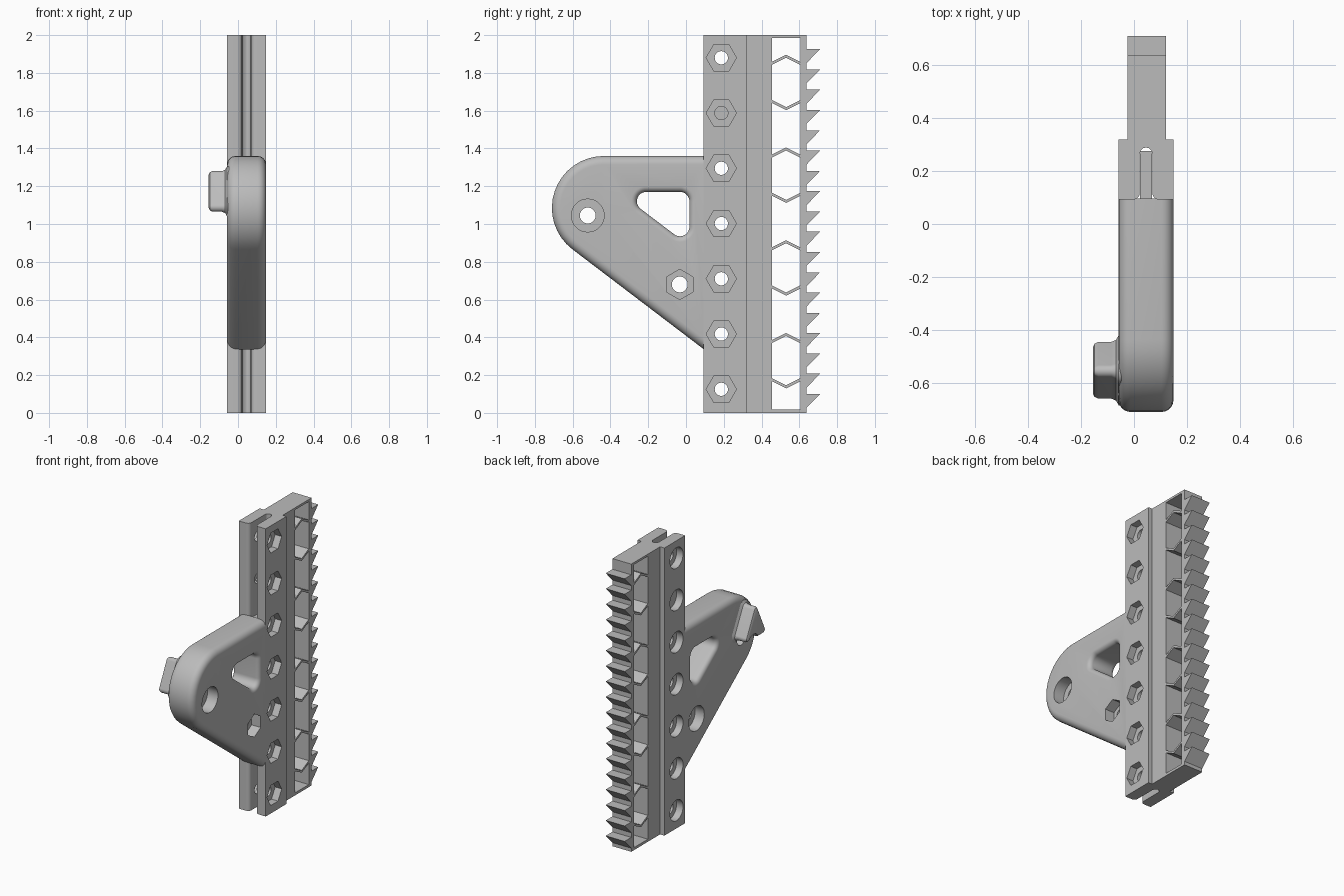
import bpy, bmesh, math
from math import sin, cos, pi

if "Cube" in bpy.data.objects:
    bpy.data.objects.remove(bpy.data.objects["Cube"])

grey = bpy.data.materials.new("light grey")
grey.use_nodes = True
grey.diffuse_color = (0.5, 0.5, 0.5, 1)
grey.node_tree.nodes["Principled BSDF"].inputs["Base Color"].default_value = (0.5, 0.5, 0.5, 1)


def loft(name, rings):
    """Closed solid through matching rings of 3D points."""
    bm = bmesh.new()
    loops = [[bm.verts.new(p) for p in ring] for ring in rings]
    n = len(loops[0])
    for a, b in zip(loops, loops[1:]):
        for i in range(n):
            j = (i + 1) % n
            bm.faces.new((a[i], a[j], b[j], b[i]))
    bm.faces.new(loops[0])
    bm.faces.new(loops[-1])
    bmesh.ops.recalc_face_normals(bm, faces=bm.faces[:])
    mesh = bpy.data.meshes.new(name)
    bm.to_mesh(mesh)
    bm.free()
    obj = bpy.data.objects.new(name, mesh)
    bpy.context.collection.objects.link(obj)
    mesh.materials.append(grey)
    return obj


def plate(name, profile, x0, x1):
    """Side profile (y, z) extruded along x."""
    return loft(name, [[(x, y, z) for y, z in profile] for x in (x0, x1)])


def box_profile(y0, y1, z0, z1):
    return [(y0, z0), (y1, z0), (y1, z1), (y0, z1)]


def disc(y, z, r, sides=32, turn=0.0):
    return [(y + r * cos(turn + 2 * pi * i / sides), z + r * sin(turn + 2 * pi * i / sides))
            for i in range(sides)]


def rounded(centres, r, steps=16):
    """Outline around counter-clockwise centres at distance r."""
    pts, n = [], len(centres)
    for i, (y, z) in enumerate(centres):
        (py, pz), (ny, nz) = centres[i - 1], centres[(i + 1) % n]
        a = math.atan2(-(y - py), z - pz)
        b = math.atan2(-(ny - y), nz - z)
        if b < a:
            b += 2 * pi
        for k in range(steps + 1):
            t = a + (b - a) * k / steps
            pts.append((y + r * cos(t), z + r * sin(t)))
    return pts


def rounded_solid(name, centres, stations):
    return loft(name, [[(x, y, z) for y, z in rounded(centres, r)] for x, r in stations])


def cut(obj, *cutters, keep=False):
    bpy.context.view_layer.objects.active = obj
    for c in cutters:
        m = obj.modifiers.new("cut", 'BOOLEAN')
        m.operation, m.solver, m.object = 'DIFFERENCE', 'EXACT', c
        bpy.ops.object.modifier_apply(modifier=m.name)
        if not keep:
            bpy.data.objects.remove(c)


LEFT, RIGHT = -0.058, 0.149       # thick section
IN_L, IN_R = -0.025, 0.12         # thin section
FRONT, STEP, BACK = 0.092, 0.32, 0.637
MID, SLOT, LIP = 0.0455, 0.024, 0.025
quarter = [i * pi / 12 for i in range(7)]

# Rail: plan profile with a round-ended slot and softened slot mouth
slot_left = [(MID - SLOT - LIP + LIP * sin(a), FRONT + LIP - LIP * cos(a)) for a in quarter]
slot_end = [(MID - SLOT * cos(a * 2), 0.265 + SLOT * sin(a * 2)) for a in quarter]
slot_right = [(2 * MID - x, y) for x, y in reversed(slot_left)]
plan = ([(LEFT, FRONT)] + slot_left + slot_end + slot_right +
        [(RIGHT, FRONT), (RIGHT, STEP), (IN_R, STEP), (IN_R, BACK),
         (IN_L, BACK), (IN_L, STEP), (LEFT, STEP)])
rail = loft("rail", [[(x, y, z) for x, y in plan] for z in (0, 2)])

# Tongue that sits in the rail slot
tongue = plate("tongue", box_profile(0.08, 0.275, 0.36, 1.34), MID - SLOT + 0.001, MID + SLOT - 0.001)

# Long window along the rail
cut(rail, plate("window_cutter", box_profile(0.455, 0.606, 0.018, 1.985), -0.2, 0.3))

# Bolt holes with nut pockets on one side and round head pockets on the other
for i in range(7):
    y, z = 0.187, 0.125 + i * 0.2925
    bolt = plate("bolt_cutter", disc(y, z, 0.035), -0.2, 0.3)
    cut(tongue, bolt, keep=True)
    cut(rail, bolt,
        plate("nut_cutter", disc(y, z, 0.08, 6), RIGHT - 0.05, 0.3),
        plate("head_cutter", disc(y, z, 0.072), -0.2, LEFT + 0.05))

# Bent ribs across the window
for i in range(8):
    up = i % 2
    z = 0.17 + (i // 2) * 0.491 + up * 0.197
    tip = z + (0.04 if up else -0.04)
    lower = [(0.45, z), (0.53, tip), (0.61, z)]
    plate("window_rib", lower + [(y, h + 0.016) for y, h in reversed(lower)], IN_L, IN_R)

# Saw teeth down the back
teeth = plate("rack_teeth", [(0.625, 0.022), (BACK, 0.025), (0.71, 0.1), (0.625, 0.1)], IN_L, IN_R)
array = teeth.modifiers.new("repeat", 'ARRAY')
array.count = 18
array.use_relative_offset = False
array.use_constant_offset = True
array.constant_offset_displace = (0, 0, 0.1074)

# Arm: rounded plate with soft rims
F, R = 0.045, 0.275
rim = [(F - F * cos(a), R - F + F * sin(a)) for a in quarter]
arm = rounded_solid("arm", [(-0.435, 1.085), (0.3, 0.526), (0.3, 1.085)],
                    [(LEFT + d, r) for d, r in rim] + [(RIGHT - d, r) for d, r in reversed(rim)])
cut(arm, plate("end_cutter", box_profile(0.097, 1.5, -1, 3), -0.5, 0.5))

# Triangular opening with flared rims
G, r0 = 0.03, 0.05
flare = [(-0.02, r0 + G)] + [(G - G * cos(a), r0 + G - G * sin(a)) for a in quarter]
cut(arm, rounded_solid("opening_cutter", [(-0.21, 1.12), (-0.032, 0.985), (-0.032, 1.12)],
                       [(LEFT + d, r) for d, r in flare] + [(RIGHT - d, r) for d, r in reversed(flare)]))

# Pivot hole and lower bolt hole
PY, PZ, BY, BZ = -0.52, 1.045, -0.033, 0.68
cut(arm, plate("pivot_cutter", disc(PY, PZ, 0.042), -0.3, 0.3),
    plate("pivot_recess_cutter", disc(PY, PZ, 0.087), RIGHT - 0.08, 0.3),
    plate("lower_bolt_cutter", disc(BY, BZ, 0.042), -0.3, 0.3),
    plate("lower_nut_cutter", disc(BY, BZ, 0.08, 6, pi / 2), RIGHT - 0.07, 0.3),
    plate("lower_head_cutter", disc(BY, BZ, 0.085), -0.3, LEFT + 0.07))

# Wedge-shaped stop on the side of the arm, hollowed around the pivot
stop = rounded_solid("stop", [(-0.635, 1.09), (-0.47, 1.09), (-0.555, 1.255)],
                     [(-0.155, 0.006), (-0.149, 0.018), (-0.135, 0.025), (-0.085, 0.025),
                      (-0.068, 0.032), (LEFT, 0.05), (LEFT + 0.01, 0.05)])
cut(stop, plate("stop_cutter", disc(PY, PZ, 0.06), -0.3, 0.3))

# Smooth rounded areas, keep edges crisp
bpy.ops.object.select_all(action='DESELECT')
for obj in bpy.context.collection.objects:
    if obj.type == 'MESH' and obj.data.materials and obj.data.materials[0] == grey:
        obj.select_set(True)
        bpy.context.view_layer.objects.active = obj
bpy.ops.object.shade_smooth_by_angle(angle=math.radians(30))
